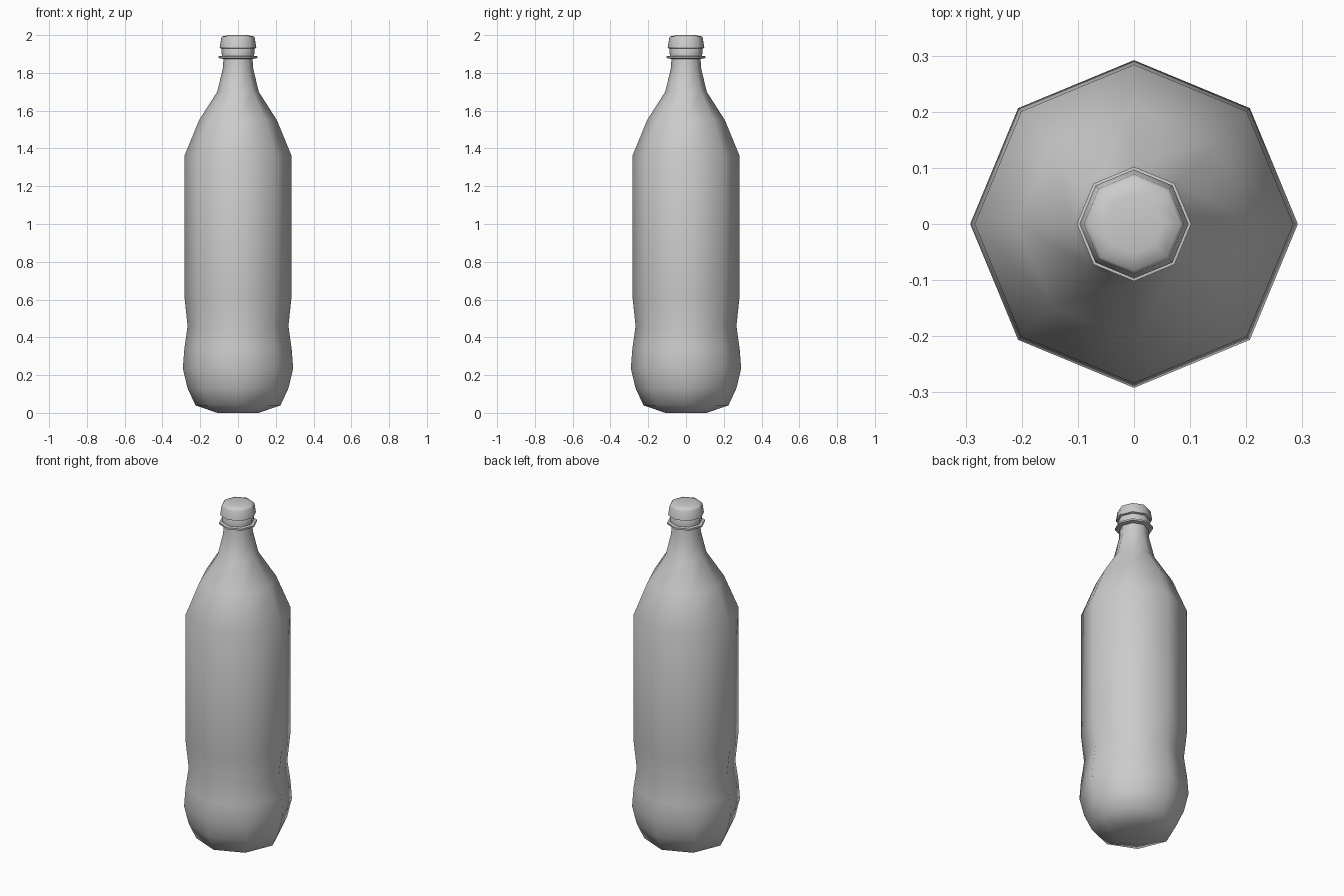
import bpy, bmesh
from math import radians, pi, cos, sin

if "Cube" in bpy.data.objects:
    bpy.data.objects.remove(bpy.data.objects["Cube"])

SIDES = 8

def lathe(name, profile, angle):
    """Revolve (radius, height) points into an eight-sided solid."""
    bm = bmesh.new()
    rings = [[bm.verts.new((r * cos(2 * pi * i / SIDES), r * sin(2 * pi * i / SIDES), z))
              for i in range(SIDES)] for r, z in profile]
    for a, b in zip(rings, rings[1:]):
        for i in range(SIDES):
            j = (i + 1) % SIDES
            bm.faces.new((a[i], a[j], b[j], b[i]))
    bm.faces.new(rings[0][::-1])
    bm.faces.new(rings[-1])
    mesh = bpy.data.meshes.new(name)
    bm.to_mesh(mesh)
    bm.free()
    obj = bpy.data.objects.new(name, mesh)
    bpy.context.collection.objects.link(obj)
    bpy.ops.object.select_all(action='DESELECT')
    obj.select_set(True)
    bpy.context.view_layer.objects.active = obj
    bpy.ops.object.shade_smooth_by_angle(angle=radians(angle))
    return obj

# Body with rounded base, waist, shoulder and neck
lathe("bottle_body", [
    (0.11, 0.0), (0.225, 0.04), (0.267, 0.13), (0.292, 0.235), (0.284, 0.34),
    (0.267, 0.46), (0.284, 0.62), (0.284, 1.36), (0.206, 1.55), (0.11, 1.70),
    (0.081, 1.82), (0.076, 1.885)], 80)

# Thin support flange below the cap
lathe("neck_flange", [(0.07, 1.873), (0.102, 1.878), (0.102, 1.888), (0.07, 1.893)], 50)

# Tamper band
lathe("cap_band", [(0.085, 1.887), (0.088, 1.925), (0.085, 1.93)], 50)

# Screw cap with bevelled top
lathe("cap", [(0.085, 1.928), (0.097, 1.932), (0.089, 1.985), (0.083, 1.993), (0.053, 2.0)], 50)
